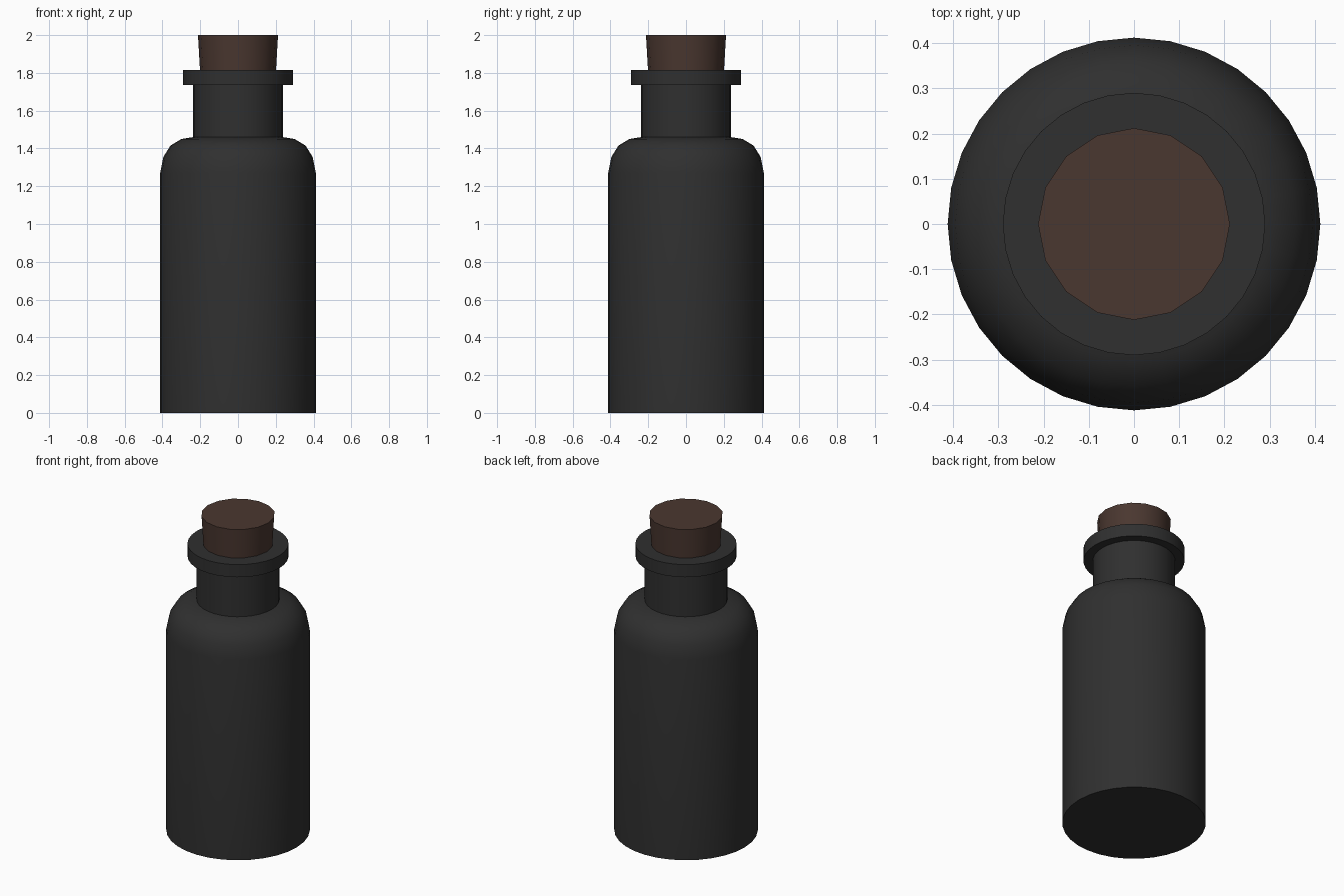
import bpy, bmesh, math

if "Cube" in bpy.data.objects:
    bpy.data.objects.remove(bpy.data.objects["Cube"])


def material(name, rgb):
    m = bpy.data.materials.new(name)
    m.diffuse_color = (*rgb, 1.0)
    m.use_nodes = True
    m.node_tree.nodes["Principled BSDF"].inputs["Base Color"].default_value = m.diffuse_color
    return m


def lathe(name, profile, sides, mat):
    """Revolve (radius, height) points around z and cap both ends."""
    bm = bmesh.new()
    rings = []
    for r, z in profile:
        rings.append([bm.verts.new((r * math.cos(2 * math.pi * i / sides),
                                    r * math.sin(2 * math.pi * i / sides), z))
                      for i in range(sides)])
    for a, b in zip(rings, rings[1:]):
        for i in range(sides):
            j = (i + 1) % sides
            bm.faces.new((a[i], a[j], b[j], b[i]))
    bm.faces.new(rings[0][::-1])
    bm.faces.new(rings[-1])
    bmesh.ops.recalc_face_normals(bm, faces=bm.faces)
    me = bpy.data.meshes.new(name)
    bm.to_mesh(me)
    bm.free()
    me.materials.append(mat)
    ob = bpy.data.objects.new(name, me)
    bpy.context.collection.objects.link(ob)
    bpy.ops.object.select_all(action='DESELECT')
    ob.select_set(True)
    bpy.context.view_layer.objects.active = ob
    bpy.ops.object.shade_smooth_by_angle(angle=math.radians(35))
    return ob


glass = material("dark_glass", (0.029, 0.029, 0.029))
cork = material("brown_cork", (0.068, 0.038, 0.029))

# bottle: flat base, straight wall, rounded shoulder, neck and lip
lathe("bottle", [(0.412, 0.0), (0.412, 1.27), (0.395, 1.355), (0.358, 1.415),
                 (0.30, 1.45), (0.237, 1.46), (0.237, 1.735),
                 (0.29, 1.735), (0.29, 1.815)], 32, glass)

# tapered stopper pushed slightly into the mouth
lathe("stopper", [(0.198, 1.76), (0.212, 2.0)], 16, cork)
